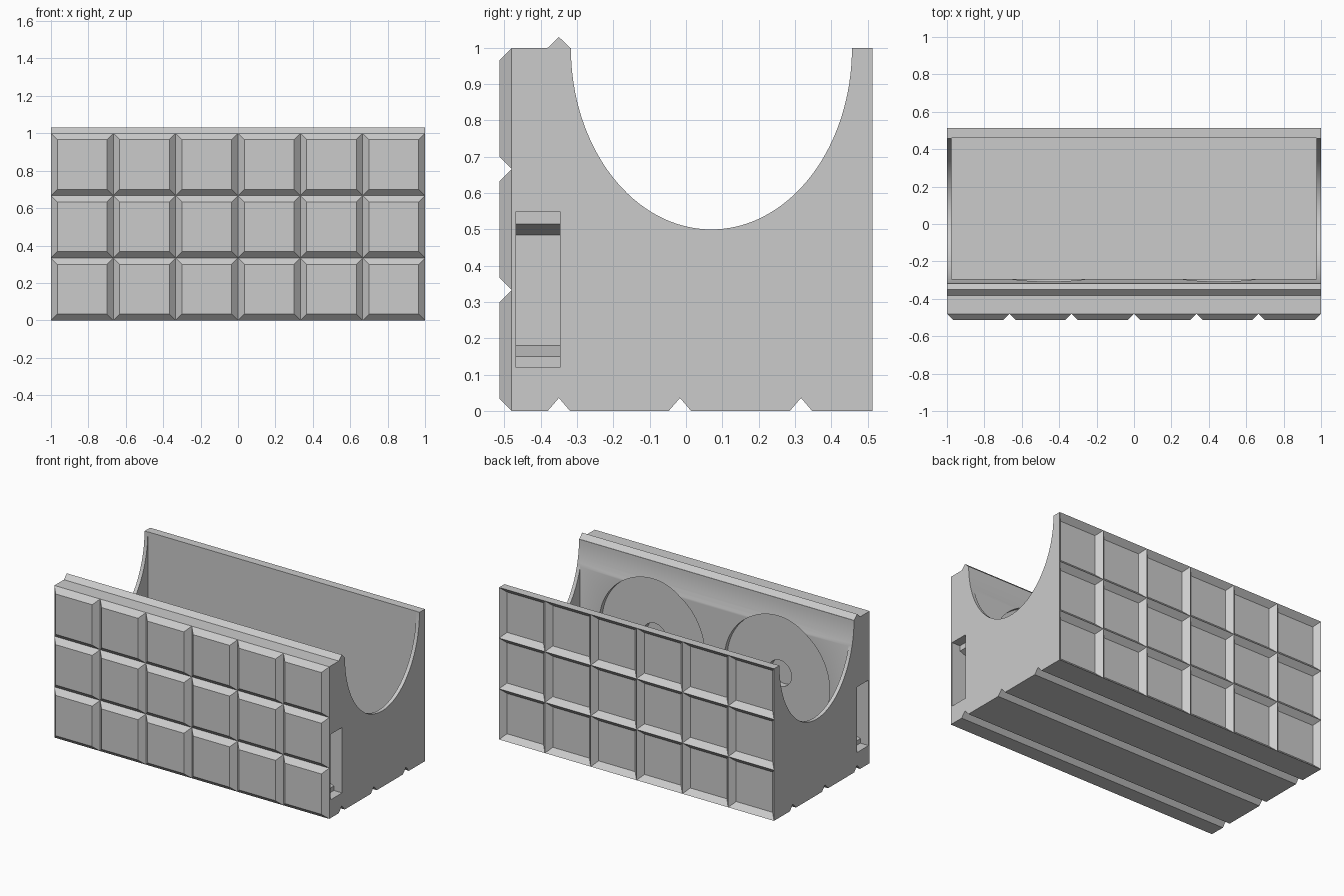
import bpy, bmesh, math
from mathutils import Vector

cube = bpy.data.objects.get("Cube")
if cube:
    bpy.data.objects.remove(cube, do_unlink=True)

grey = bpy.data.materials.new("plain grey")
grey.use_nodes = True
colour = (0.6, 0.6, 0.6, 1)
grey.diffuse_color = colour
grey.node_tree.nodes["Principled BSDF"].inputs["Base Color"].default_value = colour

FACE, BEVEL = 0.48, 0.034   # panel base distance and bevel size


def finish(name, bm):
    mesh = bpy.data.meshes.new(name)
    bm.to_mesh(mesh)
    bm.free()
    mesh.materials.append(grey)
    obj = bpy.data.objects.new(name, mesh)
    bpy.context.collection.objects.link(obj)
    return obj


def prism(name, profile, axis, start, end):
    """Extrude a closed profile along x (points y, z) or along y (points x, z)."""
    def place(p, d):
        return (d, p[0], p[1]) if axis == "x" else (p[0], d, p[1])
    bm = bmesh.new()
    a = [bm.verts.new(place(p, start)) for p in profile]
    b = [bm.verts.new(place(p, end)) for p in profile]
    bm.faces.new(a)
    bm.faces.new(b[::-1])
    for i in range(len(a)):
        j = (i + 1) % len(a)
        bm.faces.new((a[i], b[i], b[j], a[j]))
    bmesh.ops.recalc_face_normals(bm, faces=bm.faces)
    return finish(name, bm)


def ellipse(cx, cz, rx, rz, count=96):
    steps = [2 * math.pi * i / count for i in range(count)]
    return [(cx + rx * math.cos(t), cz + rz * math.sin(t)) for t in steps]


def cut(target, cutter):
    mod = target.modifiers.new("cut", "BOOLEAN")
    mod.operation, mod.solver, mod.object = "DIFFERENCE", "EXACT", cutter
    bpy.context.view_layer.update()
    bpy.ops.object.select_all(action="DESELECT")
    bpy.context.view_layer.objects.active = target
    target.select_set(True)
    bpy.ops.object.modifier_apply(modifier=mod.name)
    bpy.data.objects.remove(cutter, do_unlink=True)


def panel_sheet(name, y, side, depth, skirt):
    """A six by three sheet of bevelled panels facing side * y, with a rim running inward."""
    cols, rows = 6, 3
    bm = bmesh.new()
    grid = [[bm.verts.new((-1 + 2 * c / cols, y, r / rows)) for c in range(cols + 1)]
            for r in range(rows + 1)]
    for r in range(rows):
        for c in range(cols):
            ring = (grid[r][c], grid[r][c + 1], grid[r + 1][c + 1], grid[r + 1][c])
            bm.faces.new(ring if side < 0 else ring[::-1])
    bm.normal_update()
    bmesh.ops.inset_individual(bm, faces=bm.faces[:], thickness=BEVEL, depth=depth,
                               use_even_offset=True)
    bmesh.ops.remove_doubles(bm, verts=bm.verts, dist=0.0005)
    rim = [e for e in bm.edges if e.is_boundary]
    made = bmesh.ops.extrude_edge_only(bm, edges=rim)["geom"]
    moved = [v for v in made if isinstance(v, bmesh.types.BMVert)]
    bmesh.ops.translate(bm, verts=moved, vec=Vector((0, -side * skirt, 0)))
    bmesh.ops.recalc_face_normals(bm, faces=bm.faces)
    bm.normal_update()
    panel = max(bm.faces, key=lambda f: f.calc_area())
    if panel.normal.y * side < 0:
        bmesh.ops.reverse_faces(bm, faces=bm.faces[:])
    return finish(name, bm)


# Body: side outline with grooved underside and a ridge along the top
w, ridge_y, core = 0.031, -0.35, FACE - 0.005
outline = [(-core, 0)]
for k in range(3):
    y = ridge_y + k / 3
    outline += [(y - w, 0), (y, 0.036), (y + w, 0)]
outline += [(core, 0), (core, 1), (ridge_y + w, 1), (ridge_y, 1.03),
            (ridge_y - w, 1), (-core, 1)]
body = prism("body", outline, "x", -1, 1)

# Hollow interior and curved cradle opening through both ends
cavity = [(-0.295, 0.06), (0.459, 0.06), (0.459, 1.2), (-0.295, 1.2)]
cut(body, prism("cavity_cutter", cavity, "x", -0.976, 0.976))
cut(body, prism("cradle_cutter", ellipse(0.07, 1, 0.387, 0.5, 128), "x", -1.1, 1.1))

# Round recesses with a deeper hub on the inner front wall, and stepped end slots
slot = [(1.05, 0.12), (0.94, 0.12), (0.94, 0.15), (0.86, 0.18),
        (0.86, 0.485), (0.94, 0.515), (0.94, 0.55), (1.05, 0.55)]
for s in (-1, 1):
    cx, cz = s * 0.455, 0.505
    cut(body, prism("recess_cutter", ellipse(cx, cz, 0.383, 0.383), "y", -0.325, 0.2))
    cut(body, prism("hub_cutter", ellipse(cx, cz, 0.085, 0.085, 48), "y", -0.37, 0.1))
    cut(body, prism("slot_cutter", [(s * x, z) for x, z in slot], "y", -0.468, -0.347))

bpy.ops.object.select_all(action="DESELECT")
body.select_set(True)
bpy.context.view_layer.objects.active = body
bpy.ops.object.shade_smooth_by_angle(angle=math.radians(25))

# Raised panels on the front, matching sunken panels on the back
panel_sheet("front_panels", -FACE, -1, BEVEL, FACE - core)
panel_sheet("back_panels", FACE + BEVEL, 1, -BEVEL, FACE + BEVEL - core)
